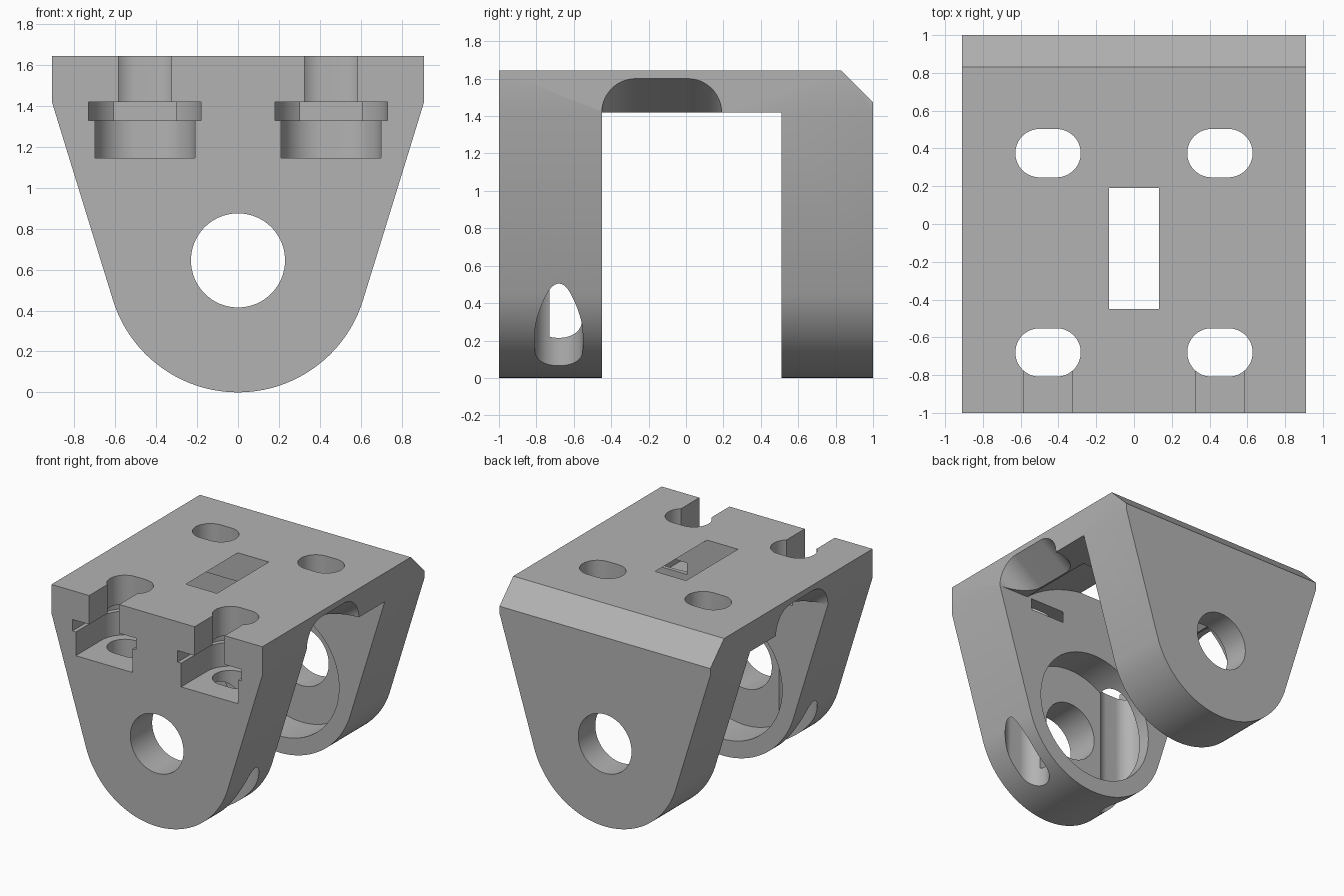
import bpy
import bmesh
from math import acos, atan2, cos, hypot, pi, sin

default = bpy.data.objects.get("Cube")
if default:
    bpy.data.objects.remove(default, do_unlink=True)

grey = bpy.data.materials.new("plain grey")
grey.use_nodes = True
colour = (0.45, 0.45, 0.45, 1)
grey.diffuse_color = colour
grey.node_tree.nodes["Principled BSDF"].inputs["Base Color"].default_value = colour

AXES = {"x": lambda a, b, d: (d, a, b),
        "y": lambda a, b, d: (a, d, b),
        "z": lambda a, b, d: (a, b, d)}


def prism(name, outline, axis, low, high):
    """Closed solid: a 2D outline swept along an axis from low to high."""
    bm = bmesh.new()
    near = [bm.verts.new(AXES[axis](a, b, low)) for a, b in outline]
    far = [bm.verts.new(AXES[axis](a, b, high)) for a, b in outline]
    bm.faces.new(near)
    bm.faces.new(far[::-1])
    for i in range(len(near)):
        bm.faces.new((near[i - 1], far[i - 1], far[i], near[i]))
    bmesh.ops.recalc_face_normals(bm, faces=bm.faces)
    mesh = bpy.data.meshes.new(name)
    bm.to_mesh(mesh)
    bm.free()
    mesh.materials.append(grey)
    obj = bpy.data.objects.new(name, mesh)
    bpy.context.scene.collection.objects.link(obj)
    return obj


def arc(cx, cy, r, start, end, steps=32):
    return [(cx + r * cos(start + (end - start) * i / steps),
             cy + r * sin(start + (end - start) * i / steps)) for i in range(steps + 1)]


def circle(cx, cy, r, steps=96):
    return arc(cx, cy, r, 0, 2 * pi, steps)[:-1]


def rect(a0, a1, b0, b1):
    return [(a0, b0), (a1, b0), (a1, b1), (a0, b1)]


def stadium(cx, cy, stretch, r):
    return (arc(cx + stretch, cy, r, -pi / 2, pi / 2)
            + arc(cx - stretch, cy, r, pi / 2, 3 * pi / 2))


def open_pocket(cx, cy, stretch, r):
    """Round-ended pocket that runs out through the front."""
    return (arc(cx + stretch, cy, r, 0, pi / 2) + arc(cx - stretch, cy, r, pi / 2, pi)[1:]
            + [(cx - stretch - r, -1.2), (cx + stretch + r, -1.2)])


def volume(mesh):
    bm = bmesh.new()
    bm.from_mesh(mesh)
    result = bm.calc_volume()
    bm.free()
    return result


def cut(body, cutter):
    """Subtract the cutter, keeping the first solver result that is a sound solid."""
    cutter.hide_render = True
    before = volume(body.data)
    mod = body.modifiers.new("cut", "BOOLEAN")
    mod.operation = "DIFFERENCE"
    mod.object = cutter
    for solver in ("MANIFOLD", "EXACT", "FLOAT"):
        mod.solver = solver
        bpy.context.view_layer.update()
        graph = bpy.context.evaluated_depsgraph_get()
        mesh = bpy.data.meshes.new_from_object(body.evaluated_get(graph))
        if before * 0.4 < volume(mesh) < before - 1e-5:
            body.data = mesh
            break
    body.modifiers.remove(mod)
    bpy.data.objects.remove(cutter, do_unlink=True)


# Body: tapered bracket outline with a round foot
W, TOP, PLATE, R = 0.91, 1.645, 1.42, 0.64
FRONT, BACK = -0.45, 0.51
tangent = atan2(PLATE - R, W) - acos(R / hypot(W, PLATE - R))
outline = ([(W, TOP), (-W, TOP), (-W, PLATE)]
           + arc(0, R, R, pi - tangent, 2 * pi + tangent, 96) + [(W, PLATE)])
body = prism("clevis_bracket", outline, "y", -1, 1)

# Gap between the legs and the chamfer at the back
cut(body, prism("leg_gap", rect(FRONT, BACK, -0.5, PLATE), "x", -2, 2))
cut(body, prism("back_chamfer", [(0.73, 1.745), (1.1, 1.375), (1.1, 1.745)], "x", -2, 2))

# Round clearance that breaks through the top plate
cut(body, prism("swing_clearance", circle(0, R, 1.014, 160), "y", FRONT, 0.19))

# Pivot bore and the recesses on the inner sides of the legs
cut(body, prism("pivot_bore", circle(0, 0.645, 0.23), "y", -1.5, 1.5))
cut(body, prism("inner_recess", circle(0, 0.645, 0.515), "y", FRONT - 0.28, BACK + 0.28))

for side in (-1, 1):
    x = side * 0.455
    # Arched relief sloping in from each side
    arch = ([(FRONT, 1.1)] + arc(FRONT + 0.18, PLATE, 0.18, pi, pi / 2)
            + arc(0.01, PLATE, 0.18, pi / 2, 0) + [(0.19, 1.1)])
    relief = prism("side_relief", arch, "x", side * 0.6, side * 1.0)
    for v in relief.data.vertices:
        v.co.z += (abs(v.co.x) - W) * 0.72
    cut(body, relief)
    # Mounting slots, the front ones running down through the leg
    cut(body, prism("front_slot", stadium(x, -0.68, 0.045, 0.128), "z", -0.5, 2))
    cut(body, prism("back_slot", stadium(x, 0.375, 0.045, 0.128), "z", 1.2, 2))
    # Stepped screw pockets open to the front
    cut(body, prism("screw_entry", rect(x - 0.13, x + 0.13, -1.2, -0.68), "z", 1.4, 2))
    cut(body, prism("washer_pocket", open_pocket(x, -0.68, 0, 0.275), "z", 1.33, PLATE))
    cut(body, prism("head_pocket", open_pocket(x, -0.68, 0.045, 0.2), "z", 1.145, 1.34))

# Smooth curved walls, sharp edges
bpy.ops.object.select_all(action="DESELECT")
body.select_set(True)
bpy.context.view_layer.objects.active = body
bpy.ops.object.shade_smooth_by_angle(angle=0.5)
